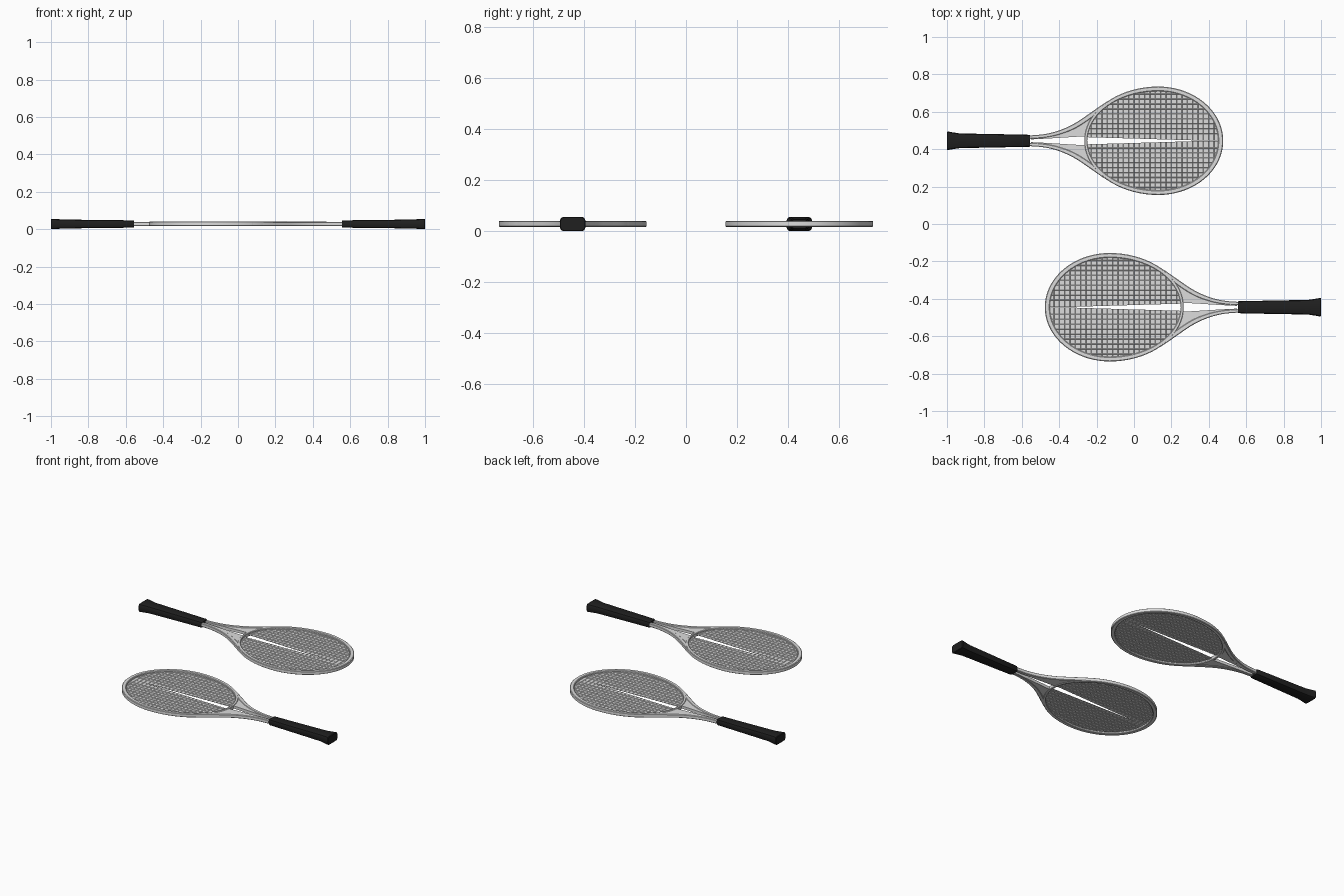
import bpy, bmesh, math
from mathutils import Matrix

if "Cube" in bpy.data.objects:
    bpy.data.objects.remove(bpy.data.objects["Cube"])

ZC = 0.028                    # mid height of frame and strings
CX = 0.13                     # widest station of the egg-shaped head


def material(name, v):
    m = bpy.data.materials.new(name)
    m.diffuse_color = (v, v, v, 1)
    m.use_nodes = True
    m.node_tree.nodes["Principled BSDF"].inputs["Base Color"].default_value = m.diffuse_color
    return m


GREY = material("frame_grey", 0.72)
BLACK = material("grip_black", 0.014)


def egg(left, right, half, n=72):
    pts = []
    for k in range(n):
        a = 2 * math.pi * k / n
        c = math.cos(a)
        pts.append((CX + c * (right if c > 0 else left), half * math.sin(a)))
    return pts


def hole(x):
    """Half width of the string opening at x."""
    r = (x - CX) / (0.32 if x > CX else 0.38)
    return 0.265 * math.sqrt(max(0, 1 - r * r))


def gap(x):
    """Half width of the tapering slot down the middle of the strings."""
    return max(0.0005, 0.019 * (0.40 - x) / 0.65)


def lerp(table, x):
    """Smooth (Catmull-Rom style) lookup in a small table."""
    n = len(table)
    for i in range(n - 1):
        (x0, y0), (x1, y1) = table[i], table[i + 1]
        if x <= x1 or i == n - 2:
            a, b = table[max(i - 1, 0)], table[min(i + 2, n - 1)]
            h = x1 - x0
            m0 = (y1 - a[1]) / (x1 - a[0]) * h
            m1 = (b[1] - y0) / (b[0] - x0) * h
            t = (x - x0) / h
            return ((2*t**3 - 3*t*t + 1) * y0 + (t**3 - 2*t*t + t) * m0
                    + (3*t*t - 2*t**3) * y1 + (t**3 - t*t) * m1)


def add_loft(bm, rings, closed=False):
    vs = [[bm.verts.new(p) for p in r] for r in rings]
    n = len(vs[0])
    for k in range(len(vs) if closed else len(vs) - 1):
        a, b = vs[k], vs[(k + 1) % len(vs)]
        for j in range(n):
            bm.faces.new((a[j], a[(j + 1) % n], b[(j + 1) % n], b[j]))
    if not closed:
        bm.faces.new(vs[0])
        bm.faces.new(vs[-1][::-1])


def bar(o, i, hz, c):
    """Chamfered cross-section between outer point o and inner point i."""
    def p(t, z):
        return (o[0] + (i[0] - o[0]) * t, o[1] + (i[1] - o[1]) * t, ZC + z)
    return [p(0, -hz + c), p(0, hz - c), p(.15, hz), p(.85, hz),
            p(1, hz - c), p(1, -hz + c), p(.85, -hz), p(.15, -hz)]


def plate(x, y0, y1, hz):
    return [(x, y0, ZC - hz), (x, y1, ZC - hz), (x, y1, ZC + hz), (x, y0, ZC + hz)]


def finish(name, bm, mat, smooth=True):
    """Make the part for both rackets, the second turned half a circle."""
    bmesh.ops.recalc_face_normals(bm, faces=bm.faces)
    me = bpy.data.meshes.new(name)
    bm.to_mesh(me)
    bm.free()
    me.materials.append(mat)
    for k, tag in enumerate(("back", "front")):
        ob = bpy.data.objects.new(f"{name}_{tag}", me)
        bpy.context.collection.objects.link(ob)
        ob.matrix_world = Matrix.Rotation(math.pi * k, 4, 'Z') @ Matrix.Translation((0, 0.445, 0))
    if smooth:
        bpy.ops.object.select_all(action='DESELECT')
        ob.select_set(True)
        bpy.context.view_layer.objects.active = ob
        bpy.ops.object.shade_smooth_by_angle(angle=math.radians(30))


# Head ring
bm = bmesh.new()
add_loft(bm, [bar(o, i, 0.012, 0.003) for o, i in
              zip(egg(0.395, 0.347, 0.29), egg(0.38, 0.32, 0.265))], closed=True)
finish("head_ring", bm, GREY)

# Throat arms and the thinner webs beside the open slot
OUTER = [(-0.58, .027), (-0.476, .036), (-0.396, .057), (-0.316, .094),
         (-0.235, .148), (-0.155, .203), (-0.075, .248)]
WIDTH = [(-0.58, .018), (-0.476, .019), (-0.396, .023), (-0.316, .029),
         (-0.235, .032), (-0.155, .025), (-0.075, .02)]
SLOT = [(-0.58, .006), (-0.476, .011), (-0.396, .016), (-0.316, .021), (-0.235, .026)]
arms, webs = bmesh.new(), bmesh.new()
for s in (-1, 1):
    rings = []
    for k in range(29):
        x = -0.58 + 0.505 * k / 28
        o, w = lerp(OUTER, x), lerp(WIDTH, x)
        rings.append(bar((x, s * o), (x, s * (o - w)), 0.0115, 0.003))
    add_loft(arms, rings)
    rings = []
    for k in range(19):
        x = -0.55 + 0.36 * k / 18
        o = lerp(OUTER, x) - lerp(WIDTH, x) + 0.003
        i = max(lerp(SLOT, min(x, -0.235)), hole(x) + 0.004)
        rings.append(plate(x, s * min(i, o - 0.001), s * o, 0.009))
    add_loft(webs, rings)
finish("throat_arms", arms, GREY)
finish("throat_webs", webs, GREY)

# String bed: a thin sheet on each side of the slot
bm = bmesh.new()
for s in (-1, 1):
    rings = []
    for k in range(41):
        x = CX + (0.32 if k > 20 else 0.38) * math.sin(math.pi * (k - 20) / 40) * 0.995
        g = gap(x)
        rings.append(plate(x, s * g, s * max(hole(x) + 0.004, g + 0.001), 0.001))
    add_loft(bm, rings)
finish("string_bed", bm, GREY, False)

# Strings: cross strings and long strings, split by the slot
R = 0.003
bm = bmesh.new()
for s in (-1, 1):
    for k in range(24):
        x = -0.228 + 0.0285 * k
        y0, y1 = gap(x), hole(x) + 0.005
        if y1 - y0 > 0.01:
            add_loft(bm, [[(x - R, s * y, ZC), (x, s * y, ZC + R),
                           (x + R, s * y, ZC), (x, s * y, ZC - R)] for y in (y0, y1)])
    for k in range(9):
        y = 0.038 + 0.0265 * k
        q = math.sqrt(1 - (y / 0.265) ** 2)
        add_loft(bm, [[(x, s * y - R, ZC), (x, s * y, ZC + R),
                       (x, s * y + R, ZC), (x, s * y, ZC - R)]
                      for x in (CX - 0.38 * q - 0.005, CX + 0.32 * q + 0.005)])
finish("strings", bm, GREY, False)

# Grip: chamfered box section flaring to the butt
bm = bmesh.new()
rings = []
for x, w, h in ((-1, .047, .025), (-.996, .050, .0275), (-.975, .046, .0265),
                (-.93, .039, .024), (-.75, .036, .0215), (-.56, .032, .0195),
                (-.555, .029, .017)):
    c = h * 0.45
    zc = 0.0275
    rings.append([(x, -w, zc - h + c), (x, -w, zc + h - c), (x, -w + c * .35, zc + h - c * .3),
                  (x, -w + c, zc + h), (x, w - c, zc + h), (x, w - c * .35, zc + h - c * .3),
                  (x, w, zc + h - c), (x, w, zc - h + c), (x, w - c * .35, zc - h + c * .3),
                  (x, w - c, zc - h), (x, -w + c, zc - h), (x, -w + c * .35, zc - h + c * .3)])
add_loft(bm, rings)
finish("grip", bm, BLACK)
